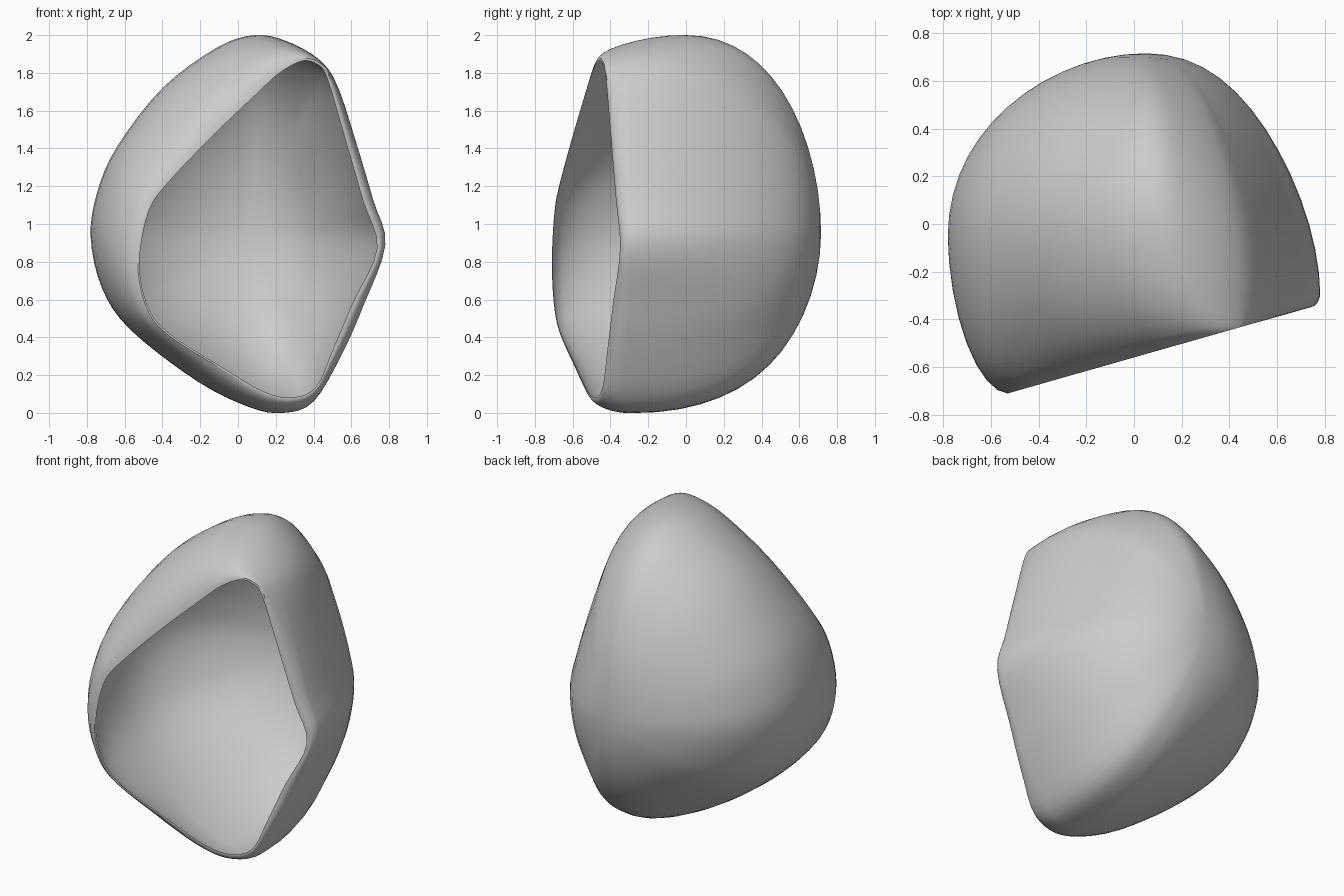
import bpy, bmesh, math

if "Cube" in bpy.data.objects:
    bpy.data.objects.remove(bpy.data.objects["Cube"])

# Each guide runs rim -> widest point -> back pole:
# rim x, rim z, widest x, widest y, widest z, fullness of the back curve
GUIDES = [
    (.34, 1.875, .26, -.12, 1.967, 2.05), (.22, 1.81, .09, .00, 2.00, 2.1),
    (.10, 1.70, -.11, .00, 1.935, 2.05),
    (-.12, 1.49, -.40, -.02, 1.72, 2.0), (-.37, 1.23, -.64, -.05, 1.41, 2.0),
    (-.48, 1.07, -.745, -.05, 1.17, 2.0), (-.53, .80, -.78, -.05, .93, 2.0),
    (-.49, .57, -.72, -.10, .66, 2.0), (-.38, .42, -.57, -.15, .44, 2.05),
    (-.10, .24, -.22, -.25, .17, 2.1), (.14, .10, .06, -.28, .03, 2.2),
    (.30, .07, .24, -.30, .00, 2.25), (.42, .13, .40, -.30, .06, 2.25),
    (.505, .32, .55, -.32, .31, 2.2), (.615, .58, .665, -.30, .57, 2.1),
    (.745, .87, .78, -.29, .89, 1.77), (.668, 1.13, .715, -.29, 1.13, 1.8),
    (.57, 1.47, .62, -.29, 1.45, 1.8), (.475, 1.79, .525, -.28, 1.735, 1.8),
    (.42, 1.86, .43, -.25, 1.87, 1.95),
]
SUB, FRONT, BACK = 4, 8, 14
POLE_X, POLE_Z, MID_X, MID_Z = .05, .95, .10, .95


def smooth_loop(rows, sub):
    """Closed Catmull-Rom resampling of the guide table."""
    out, n = [], len(rows)
    for i in range(n):
        p = [rows[(i + k) % n] for k in (-1, 0, 1, 2)]
        for s in range(sub):
            t = s / sub
            out.append([b + .5 * t * (c - a + t * (2*a - 5*b + 4*c - d + t * (3*(b - c) + d - a)))
                        for a, b, c, d in zip(*p)])
    return out


def rings(rim_scale, wide_scale, pole_y):
    """Coordinate rings from the slanted rim plane to just before the pole."""
    cols = smooth_loop(GUIDES, SUB)
    result = []
    for j in range(FRONT + BACK):
        ring = []
        for rx, rz, wx, wy, wz, e in cols:
            rx, rz = MID_X + (rx - MID_X) * rim_scale, MID_Z + (rz - MID_Z) * rim_scale
            wx, wz = MID_X + (wx - MID_X) * wide_scale, MID_Z + (wz - MID_Z) * wide_scale
            ry = -.71 + (rx + .53) * .285
            if j < FRONT:      # lip curling out to the widest point
                a = math.pi / 2 * j / FRONT
                s, c = math.sin(a) ** 1.1, math.cos(a) ** 1.1
                ring.append((rx + (wx - rx) * s, wy + (ry - wy) * c, rz + (wz - rz) * s))
            else:              # back, its corners melting into an oval
                a = math.pi / 2 * (j - FRONT) / BACK
                mix = math.sin(a) ** 4
                e += (2 - e) * mix
                s, c = math.sin(a) ** (2 / e), math.cos(a) ** (2 / e)
                dx, dz = wx - POLE_X, wz - POLE_Z
                oval = 1 / math.hypot(dx / .75, dz / 1.03)
                c *= 1 + (oval * wide_scale - 1) * .6 * mix
                ring.append((POLE_X + dx * c, wy + (pole_y - wy) * s, POLE_Z + dz * c))
        result.append(ring)
    return result


def add_shell(bm, rim_scale, wide_scale, pole_y, inward):
    loops = [[bm.verts.new(p) for p in r] for r in rings(rim_scale, wide_scale, pole_y)]
    pole = bm.verts.new((POLE_X, pole_y, POLE_Z))
    n = len(loops[0])

    def face(*vs):
        bm.faces.new(vs[::-1] if inward else vs)
    for i in range(n):
        k = (i + 1) % n
        for a, b in zip(loops, loops[1:]):
            face(a[i], b[i], b[k], a[k])
        face(loops[-1][i], pole, loops[-1][k])
    return loops[0]


# Hollow pod: outer skin, inner skin and the narrow lip joining them
bm = bmesh.new()
outer = add_shell(bm, 1.0, 1.0, .715, False)
inner = add_shell(bm, .986, .978, .698, True)
for i in range(len(outer)):
    k = (i + 1) % len(outer)
    bm.faces.new((outer[i], outer[k], inner[k], inner[i]))
mesh = bpy.data.meshes.new("hollow_pod")
bm.to_mesh(mesh)
bm.free()

pod = bpy.data.objects.new("hollow_pod", mesh)
bpy.context.collection.objects.link(pod)
grey = bpy.data.materials.new("light_grey")
grey.diffuse_color = (.6, .6, .6, 1)
grey.use_nodes = True
grey.node_tree.nodes["Principled BSDF"].inputs["Base Color"].default_value = grey.diffuse_color
mesh.materials.append(grey)

# Soft shading over the skins, crisp edge at the lip
bpy.context.view_layer.objects.active = pod
pod.select_set(True)
bpy.ops.object.shade_smooth_by_angle(angle=math.radians(30))
